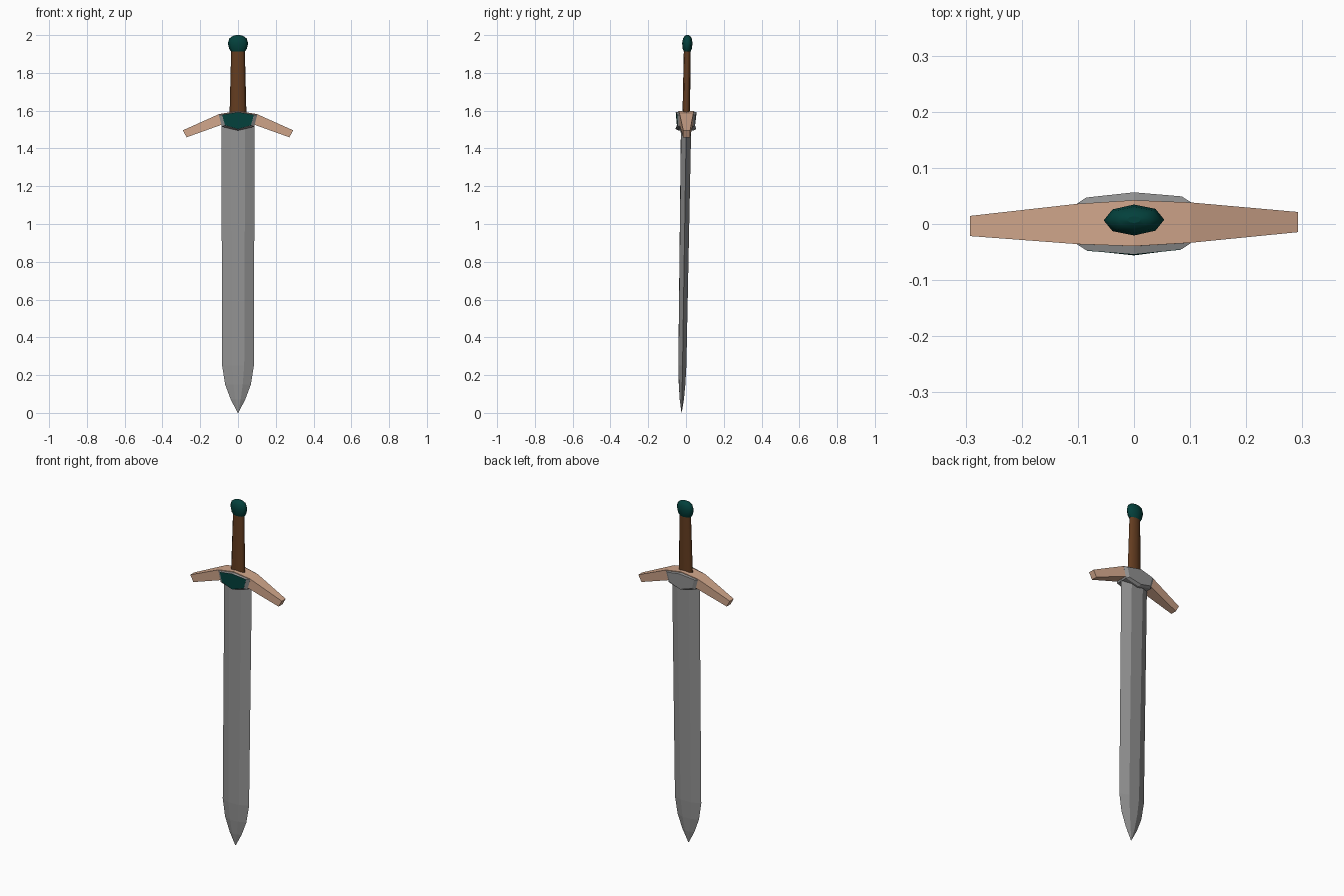
import bpy, bmesh
from math import cos, sin, tau

if "Cube" in bpy.data.objects:
    bpy.data.objects.remove(bpy.data.objects["Cube"])


def material(name, rgb):
    m = bpy.data.materials.new(name)
    m.diffuse_color = (*rgb, 1)
    m.use_nodes = True
    m.node_tree.nodes["Principled BSDF"].inputs["Base Color"].default_value = m.diffuse_color
    return m


TAN = material("tan", (0.64, 0.385, 0.26))
LEATHER = material("leather", (0.125, 0.045, 0.014))
GREEN = material("green", (0.001, 0.052, 0.045))
STEEL = material("steel", (0.29, 0.29, 0.29))


def lean(x, y, z):
    # the whole sword leans and twists very slightly
    return (x, y + 0.0155 * (z - 1.5) + 0.012 * x, z)


def loft(name, rings, mat, smooth=False):
    """Skin a list of equal-length point rings and cap both ends."""
    bm = bmesh.new()
    loops = [[bm.verts.new(lean(*p)) for p in ring] for ring in rings]
    n = len(loops[0])
    for a, b in zip(loops, loops[1:]):
        for i in range(n):
            j = (i + 1) % n
            bm.faces.new((a[i], a[j], b[j], b[i])).smooth = smooth
    for end in (loops[0], loops[-1]):
        bm.faces.new(end)
    bmesh.ops.remove_doubles(bm, verts=bm.verts, dist=1e-5)
    bmesh.ops.recalc_face_normals(bm, faces=bm.faces)
    me = bpy.data.meshes.new(name)
    bm.to_mesh(me)
    bm.free()
    ob = bpy.data.objects.new(name, me)
    bpy.context.collection.objects.link(ob)
    me.materials.append(mat)
    return ob


# blade: flattened hexagon section (z, half width, ridge half width, half thickness)
def blade_ring(z, w, r, t):
    return [(w, 0, z), (r, t, z), (-r, t, z), (-w, 0, z), (-r, -t, z), (r, -t, z)]


loft("blade", [blade_ring(*s) for s in (
    (0.0, 0.001, 0.0004, 0.0005), (0.07, 0.038, 0.014, 0.011),
    (0.15, 0.068, 0.025, 0.017), (0.25, 0.084, 0.033, 0.021),
    (1.55, 0.088, 0.038, 0.027))], STEEL)


# crossguard: tapered box section drooping at both ends
# (top x, top z, bottom x, bottom z, half depth)
half = [(0.292, 1.496, 0.272, 1.459, 0.018), (0.10, 1.582, 0.088, 1.525, 0.036)]
stations = [(-a, b, -c, d, e) for a, b, c, d, e in half]
stations += [(0, 1.599, 0, 1.51, 0.041)] + half[::-1]
loft("crossguard", [[(a, -e, b), (a, e, b), (c, e, d), (c, -e, d)]
                    for a, b, c, d, e in stations], TAN)


# guard block: six-sided plates stepping out on the front and back
def plate(w_top, w_low, z_top, z_low, depth, bulge):
    drop = 0.17 * w_top
    return [(-w_top, depth, z_top - drop), (0, depth + bulge, z_top),
            (w_top, depth, z_top - drop), (w_low, depth, z_low + 0.02),
            (0, depth + bulge, z_low), (-w_low, depth, z_low + 0.02)]


loft("guard_block", [
    plate(0.085, 0.07, 1.592, 1.502, -0.047, -0.008),
    plate(0.102, 0.085, 1.595, 1.495, -0.036, -0.004),
    plate(0.102, 0.085, 1.595, 1.495, 0.036, 0.004),
    plate(0.085, 0.07, 1.592, 1.502, 0.047, 0.008)], STEEL)

# green inlay covering the front of the block
loft("front_inlay", [
    plate(0.084, 0.069, 1.5915, 1.503, -0.046, -0.008),
    plate(0.084, 0.069, 1.5915, 1.503, -0.048, -0.008)], GREEN)


# grip and pommel: eight-sided oval sections
def oval(z, rx, ry):
    return [(rx * cos(tau * i / 8), ry * sin(tau * i / 8), z) for i in range(8)]


loft("grip", [oval(1.57, 0.045, 0.020), oval(1.93, 0.036, 0.018)], LEATHER, True)
loft("pommel", [oval(z, r, r * 0.51) for z, r in (
    (1.91, 0.034), (1.928, 0.047), (1.957, 0.054), (1.982, 0.046),
    (1.995, 0.029), (2.0, 0.012))], GREEN, True)
